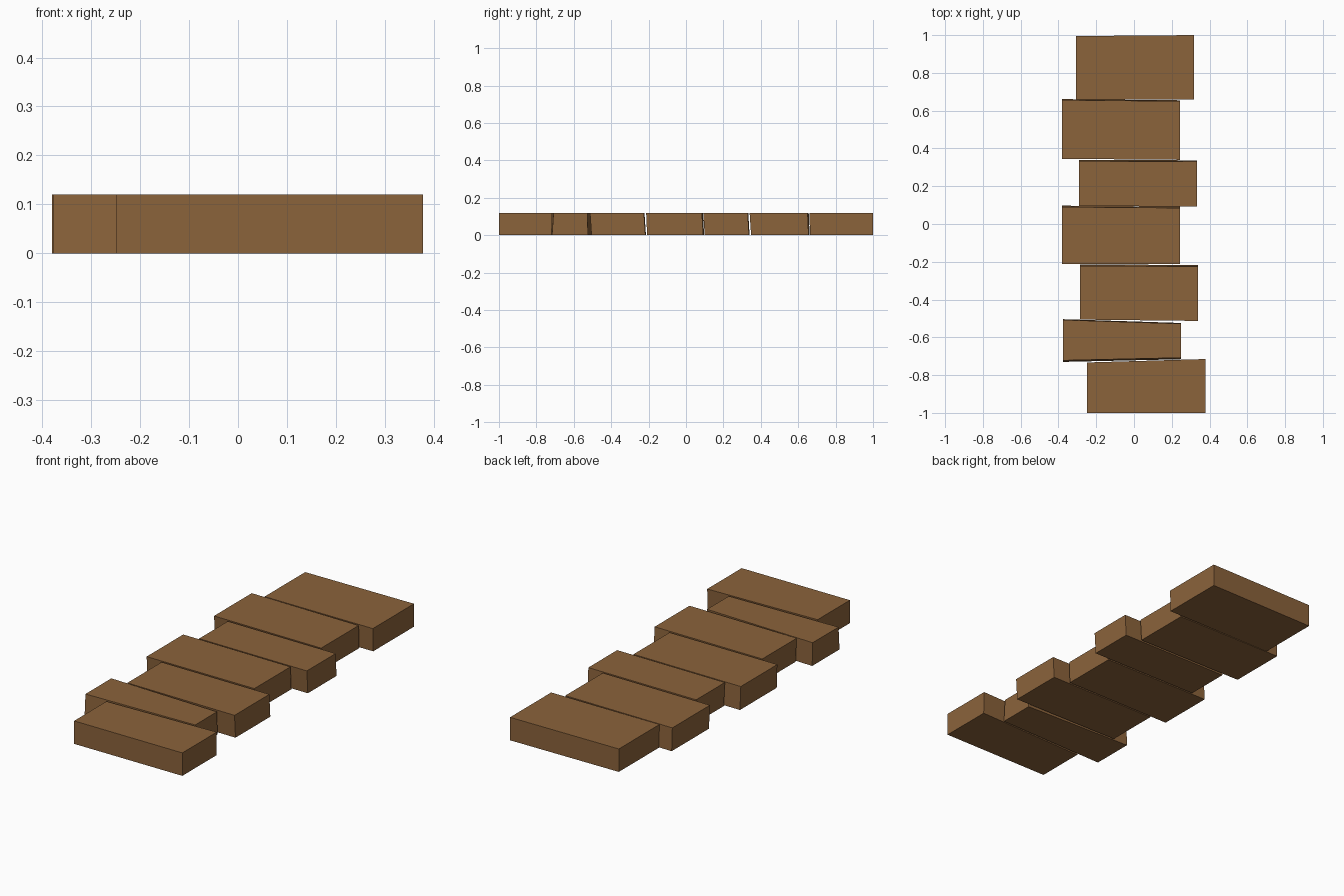
import bpy

wood = bpy.data.materials.new("brown wood")
wood.diffuse_color = (0.26, 0.125, 0.044, 1.0)

HEIGHT = 0.12

# x_left, x_right, then top-face y: back left, back right, front left, front right,
# then how far the back and front faces shift in y at the bottom
PLANKS = [
    (-0.308, 0.318, 0.995, 1.000, 0.660, 0.660, 0.000, 0.003),
    (-0.380, 0.243, 0.656, 0.650, 0.345, 0.340, 0.005, 0.008),
    (-0.292, 0.334, 0.333, 0.330, 0.096, 0.092, 0.007, 0.008),
    (-0.380, 0.244, 0.090, 0.085, -0.212, -0.213, 0.007, 0.005),
    (-0.286, 0.339, -0.222, -0.225, -0.506, -0.513, 0.008, 0.008),
    (-0.377, 0.248, -0.508, -0.528, -0.722, -0.708, 0.004, -0.008),
    (-0.248, 0.378, -0.733, -0.715, -1.000, -1.000, -0.004, 0.000),
]


def add_plank(name, x0, x1, bl, br, fl, fr, back, front):
    """Six-sided plank with slightly crooked sawn ends."""
    verts = [(x0, fl + front, 0), (x1, fr + front, 0), (x1, br + back, 0), (x0, bl + back, 0),
             (x0, fl, HEIGHT), (x1, fr, HEIGHT), (x1, br, HEIGHT), (x0, bl, HEIGHT)]
    faces = [(3, 2, 1, 0), (4, 5, 6, 7), (0, 1, 5, 4),
             (1, 2, 6, 5), (2, 3, 7, 6), (3, 0, 4, 7)]
    mesh = bpy.data.meshes.new(name)
    mesh.from_pydata(verts, [], faces)
    mesh.materials.append(wood)
    bpy.context.collection.objects.link(bpy.data.objects.new(name, mesh))


# Row of staggered planks, from back to front
for i, plank in enumerate(PLANKS, 1):
    add_plank(f"plank_{i}", *plank)
